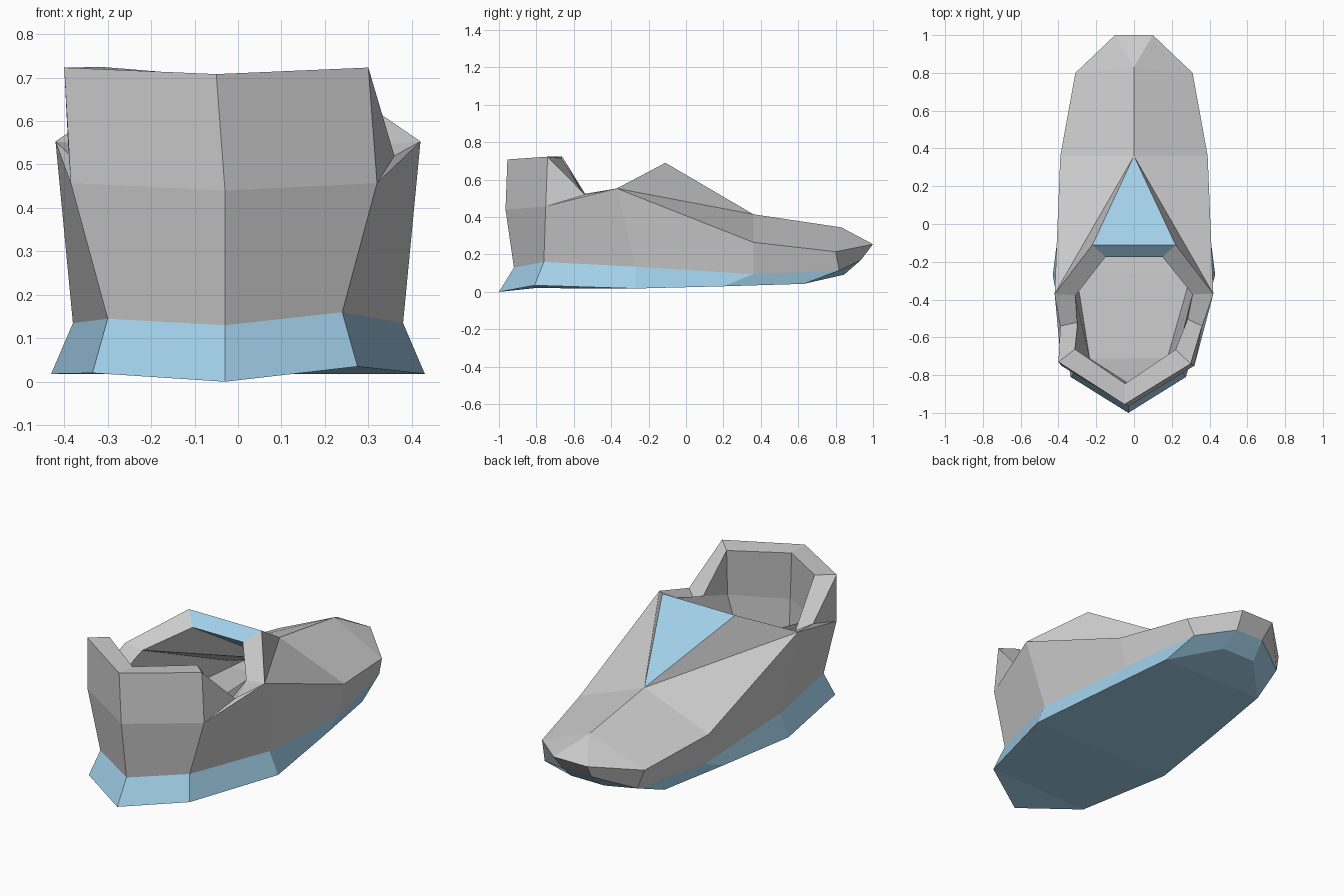
import bpy, bmesh

if "Cube" in bpy.data.objects:
    bpy.data.objects.remove(bpy.data.objects["Cube"])


def colour(name, rgba):
    m = bpy.data.materials.new(name)
    m.diffuse_color = rgba
    m.use_nodes = True
    m.node_tree.nodes["Principled BSDF"].inputs["Base Color"].default_value = m.diffuse_color
    return m


grey = colour("grey_upper", (0.6, 0.6, 0.6, 1))
blue = colour("blue_trim", (0.36, 0.63, 0.82, 1))


def build(name, points, faces, mats):
    """Faces are (point names, material index)."""
    bm = bmesh.new()
    v = {k: bm.verts.new(p) for k, p in points.items()}
    for keys, mat in faces:
        bm.faces.new([v[k] for k in keys]).material_index = mat
    bmesh.ops.recalc_face_normals(bm, faces=bm.faces)
    me = bpy.data.meshes.new(name)
    bm.to_mesh(me)
    bm.free()
    ob = bpy.data.objects.new(name, me)
    bpy.context.collection.objects.link(ob)
    for m in mats:
        me.materials.append(m)
    return ob


def mirrored(half):
    """Right-side points plus their left-side twins."""
    out = {}
    for k, (x, y, z) in half.items():
        out[k + "R"], out[k + "L"] = (x, y, z), (-x, y, z)
    return out


def strips(a):
    """Flat underside: heel triangle, then strips across to the toe."""
    f = [[a + "0", a + "1R", a + "1L"]]
    for i in range(1, 5):
        f.append([f"{a}{i}R", f"{a}{i+1}R", f"{a}{i+1}L", f"{a}{i}L"])
    return f


# Welt line where upper meets sole, heel (0) to toe (5)
welt = mirrored({"w2": (.38, -.27, .135), "w3": (.365, .36, .095),
                 "w4": (.28, .82, .115), "w5": (.085, .935, .17)})
welt.update({"w0": (-.03, -.92, .13), "w1R": (.24, -.76, .16), "w1L": (-.30, -.76, .145)})

# Upper: slightly lopsided heel, mirrored front
upper = dict(welt)
upper.update(mirrored({"side": (.42, -.37, .553), "ball": (.39, .36, .265),
                       "toe": (.31, .80, .215), "tip": (.10, 1.0, .255),
                       "tongue": (.22, -.11, .69)}))
upper.update({"mid0": (-.03, -.965, .44), "top0": (-.05, -.955, .708),
              "midR": (.32, -.75, .457), "topR": (.30, -.74, .723),
              "midL": (-.385, -.75, .457), "topL": (-.40, -.73, .723),
              "notchR": (.36, -.54, .52), "notchL": (-.39, -.54, .525),
              "ridge": (0, .36, .415), "cap": (0, .83, .345)})
faces = [(f, 0) for f in strips("w")]
for s in "RL":
    for keys in ("w0 w1# mid# mid0", "mid0 mid# top# top0",
                 "top# mid# notch#", "mid# side# notch#",
                 "w1# w2# side# mid#", "w2# w3# ball# side#",
                 "w3# w4# toe# ball#", "w4# w5# tip# toe#",
                 "side# ball# ridge", "side# ridge tongue#",
                 "ball# toe# cap ridge", "toe# tip# cap"):
        faces.append(([k.replace("#", s) for k in keys.split()], 0))
faces += [(["w5L", "w5R", "tipR", "tipL"], 0), (["tipL", "tipR", "cap"], 0),
          (["tongueL", "tongueR", "ridge"], 1)]
shoe = build("shoe_upper", upper, faces, [grey, blue])

# Wall thickness, leaving the foot opening
sol = shoe.modifiers.new("thickness", "SOLIDIFY")
sol.thickness = .11
sol.offset = -1

# Flared sole below the welt
sole = dict(welt)
sole.update(mirrored({"b2": (.43, -.27, .018), "b3": (.37, .20, .03),
                      "b4": (.31, .63, .043), "b5": (.10, .845, .092)}))
sole.update({"b0": (-.03, -1.0, 0), "b1R": (.275, -.81, .035), "b1L": (-.335, -.81, .02)})
faces = [(f, 0) for f in strips("b")]
for s in "RL":
    faces.append((["w0", "w1" + s, "b1" + s, "b0"], 0))
    for i in range(1, 5):
        faces.append(([f"w{i}{s}", f"w{i+1}{s}", f"b{i+1}{s}", f"b{i}{s}"], 0))
faces.append((["w5L", "w5R", "b5R", "b5L"], 0))
build("sole", sole, faces, [blue])
# Sole is open on top, so face its sides outward and its base down
me = bpy.data.objects["sole"].data
base = me.polygons[1]
if base.normal.z > 0:
    me.flip_normals()
